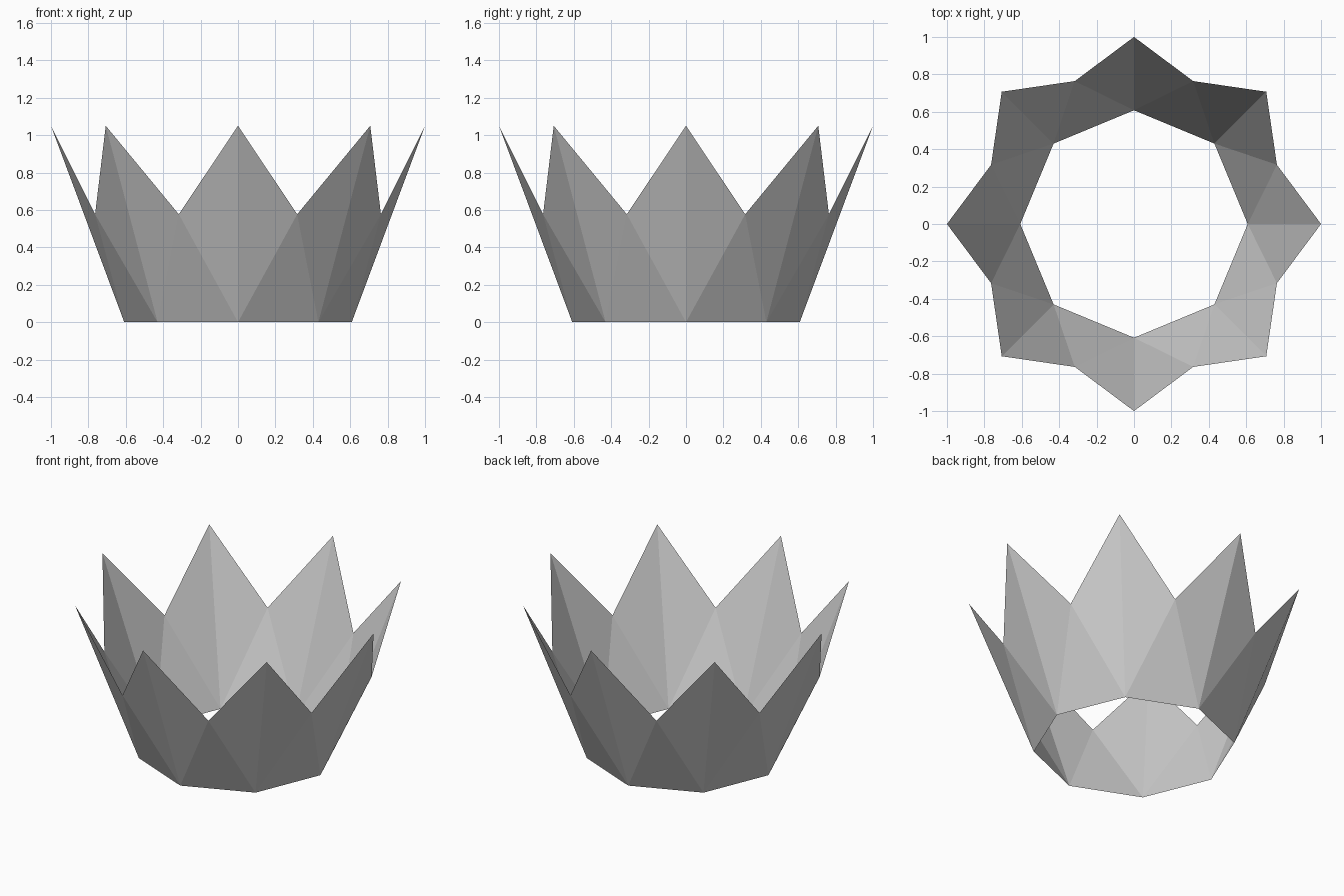
import bpy
from math import cos, sin, pi

if "Cube" in bpy.data.objects:
    bpy.data.objects.remove(bpy.data.objects["Cube"])

SIDES = 8


def ring(radius, z, offset=0.0):
    # One ring of evenly spaced points
    return [(radius * cos(2 * pi * (i + offset) / SIDES),
             radius * sin(2 * pi * (i + offset) / SIDES), z) for i in range(SIDES)]


# Base octagon, valleys between the points, and tips
verts = ring(0.608, 0.0) + ring(0.827, 0.577, 0.5) + ring(1.0, 1.05)

# Three triangles per side: base to valley, and the two halves of each point
faces = []
for i in range(SIDES):
    j = (i + 1) % SIDES
    base, next_base = i, j
    valley = SIDES + i
    tip, next_tip = 2 * SIDES + i, 2 * SIDES + j
    faces += [(base, next_base, valley),
              (base, valley, tip),
              (next_base, next_tip, valley)]

# Open crown shell, flat shaded
mesh = bpy.data.meshes.new("pointed_crown")
mesh.from_pydata(verts, [], faces)
mesh.update()
crown = bpy.data.objects.new("pointed_crown", mesh)
bpy.context.collection.objects.link(crown)
